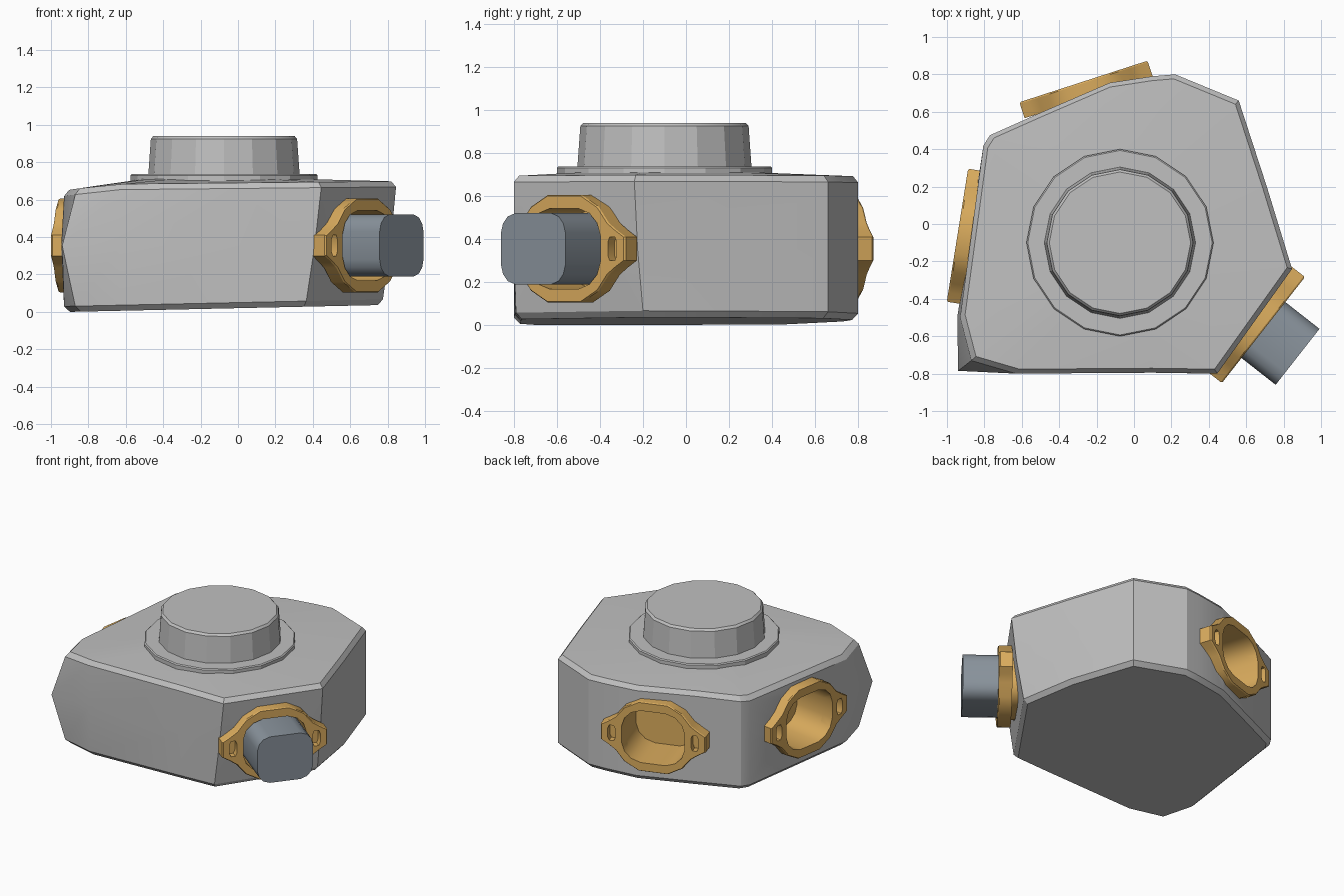
import bpy, bmesh, math
from mathutils import Vector

if "Cube" in bpy.data.objects:
    bpy.data.objects.remove(bpy.data.objects["Cube"])


def material(name, rgb):
    m = bpy.data.materials.new(name)
    m.diffuse_color = (*rgb, 1)
    m.use_nodes = True
    m.node_tree.nodes["Principled BSDF"].inputs["Base Color"].default_value = m.diffuse_color
    return m


GREY = material("light grey", (0.53, 0.53, 0.53))
GOLD = material("golden tan", (0.70, 0.41, 0.11))
BLUE = material("slate grey", (0.25, 0.29, 0.33))


def loft(name, rings, mat, cap0=True, cap1=True, flip=False):
    """Skin a list of equal-length counter-clockwise rings, low to high."""
    bm = bmesh.new()
    vs = [[bm.verts.new(p) for p in r] for r in rings]
    n = len(rings[0])
    for a, b in zip(vs, vs[1:]):
        for i in range(n):
            j = (i + 1) % n
            bm.faces.new((a[i], a[j], b[j], b[i]))
    if cap0:
        bm.faces.new(vs[0][::-1])
    if cap1:
        bm.faces.new(vs[-1])
    if flip:
        bmesh.ops.reverse_faces(bm, faces=bm.faces[:])
    me = bpy.data.meshes.new(name)
    bm.to_mesh(me)
    bm.free()
    me.materials.append(mat)
    ob = bpy.data.objects.new(name, me)
    bpy.context.collection.objects.link(ob)
    return ob


def activate(ob):
    bpy.ops.object.select_all(action='DESELECT')
    ob.select_set(True)
    bpy.context.view_layer.objects.active = ob


def smooth(ob, deg=30):
    activate(ob)
    bpy.ops.object.shade_smooth_by_angle(angle=math.radians(deg))


def cut(ob, cutter):
    cutter.hide_render = True
    activate(ob)
    m = ob.modifiers.new("cut", 'BOOLEAN')
    m.operation, m.solver, m.object = 'DIFFERENCE', 'EXACT', cutter
    bpy.ops.object.modifier_apply(modifier=m.name)
    bpy.data.objects.remove(cutter)


def mirror4(quarter):
    """Expand first-quadrant points (right to top) into a full closed profile."""
    half = quarter + [(-u, v) for u, v in reversed(quarter)]
    return half + [(-u, -v) for u, v in half]


def mount_ring(profile, origin, n, d, scale=1.0, du=0.0):
    """Place a profile on a wall plane with normal n, at offset d along it."""
    u_dir = Vector((-n.y, n.x, 0))
    return [origin + u_dir * (u * scale + du) + n * d + Vector((0, 0, v * scale))
            for u, v in profile]


# Housing outline, counter-clockwise from the front left corner
mid = [(-.94, -.785), (-.63, -.80), (.1, -.795), (.41, -.80), (.815, -.225),
       (.71, .2), (.56, .66), (.22, .80), (.1, .79), (-.13, .755),
       (-.5, .595), (-.77, .475), (-.805, .42), (-.945, -.5)]
top, bot = mid[:], mid[:]
top[0], top[3], top[4] = (-.87, -.73), (.445, -.80), (.845, -.24)
bot[0], bot[3], bot[4] = (-.87, -.73), (.365, -.79), (.775, -.2)
top[13] = bot[13] = (-.93, -.5)


def ztop(x):
    return 0.69 + 0.01 * x - max(0, -x - 0.7) * 0.14


def zbot(x):
    return 0.02 + 0.022 * x


def shrink(ring, s):
    return [(-.03 + (x + .03) * s, y * s) for x, y in ring]


housing = loft("housing", [
    [(x, y, zbot(x)) for x, y in shrink(bot, .965)],
    [(x, y, zbot(x) + .03) for x, y in bot],
    [(x, y, .355) for x, y in mid],
    [(x, y, ztop(x) - .03) for x, y in top],
    [(x, y, ztop(x)) for x, y in shrink(top, .97)],
    [(x - .03, y - .08, .71) for x, y in shrink(top, .5)],
], GREY)


# Collar and tapered cap on the top
def disc(r, z, sides=16):
    return [(-.075 + r * math.sin(-2 * math.pi * i / sides),
             -.1 + r * math.cos(2 * math.pi * i / sides), z) for i in range(sides)]


collar = loft("collar", [disc(.5, .66), disc(.5, .73), disc(.493, .737)], GREY)
cap = loft("cap", [disc(.407, .70), disc(.391, .925), disc(.378, .94)], GREY)

# Wall sockets: eared flange, recessed liner, optional plug
flange_p = mirror4([(.36, .055), (.31, .085), (.26, .12), (.2, .195), (.1, .25)])
opening_p = mirror4([(.215, .06), (.195, .12), (.15, .165), (.085, .187)])
slot_p = mirror4([(.026, .03), (.015, .055)])
plug_p = mirror4([(.19, .075), (.178, .118), (.15, .15), (.105, .166)])
DEEP = -.32

mounts = [("front_right", (.692, -.567), (.787, -.617)),
          ("back", (-.27, .762), (-.308, .951)),
          ("left", (-.944, -.06), (-.987, .158))]

for side, (ox, oy), nrm in mounts:
    o = Vector((ox, oy, .355))
    n = Vector((*nrm, 0)).normalized()

    def prism(name, prof, d0, d1, mat, **kw):
        return loft(name, [mount_ring(prof, o, n, d0, **kw),
                           mount_ring(prof, o, n, d1, **kw)], mat)

    cut(housing, prism("cutter", opening_p, DEEP - .01, .1, GREY, scale=1.03))

    flange = loft(side + "_flange", [mount_ring(flange_p, o, n, -.09),
                                     mount_ring(flange_p, o, n, -.008),
                                     mount_ring(flange_p, o, n, 0, scale=.98)], GOLD)
    cut(flange, prism("cutter", opening_p, -.2, .1, GOLD))
    for s in (-1, 1):
        cut(flange, prism("cutter", slot_p, -.05, .1, GOLD, du=s * .285))
    smooth(flange)

    liner = loft(side + "_socket_liner", [mount_ring(opening_p, o, n, DEEP),
                                          mount_ring(opening_p, o, n, -.088)],
                 GOLD, cap1=False, flip=True)
    smooth(liner)

    if side == "front_right":
        smooth(prism("plug", plug_p, DEEP + .01, .232, BLUE), 40)

smooth(housing, 25)
smooth(collar, 20)
smooth(cap, 20)
